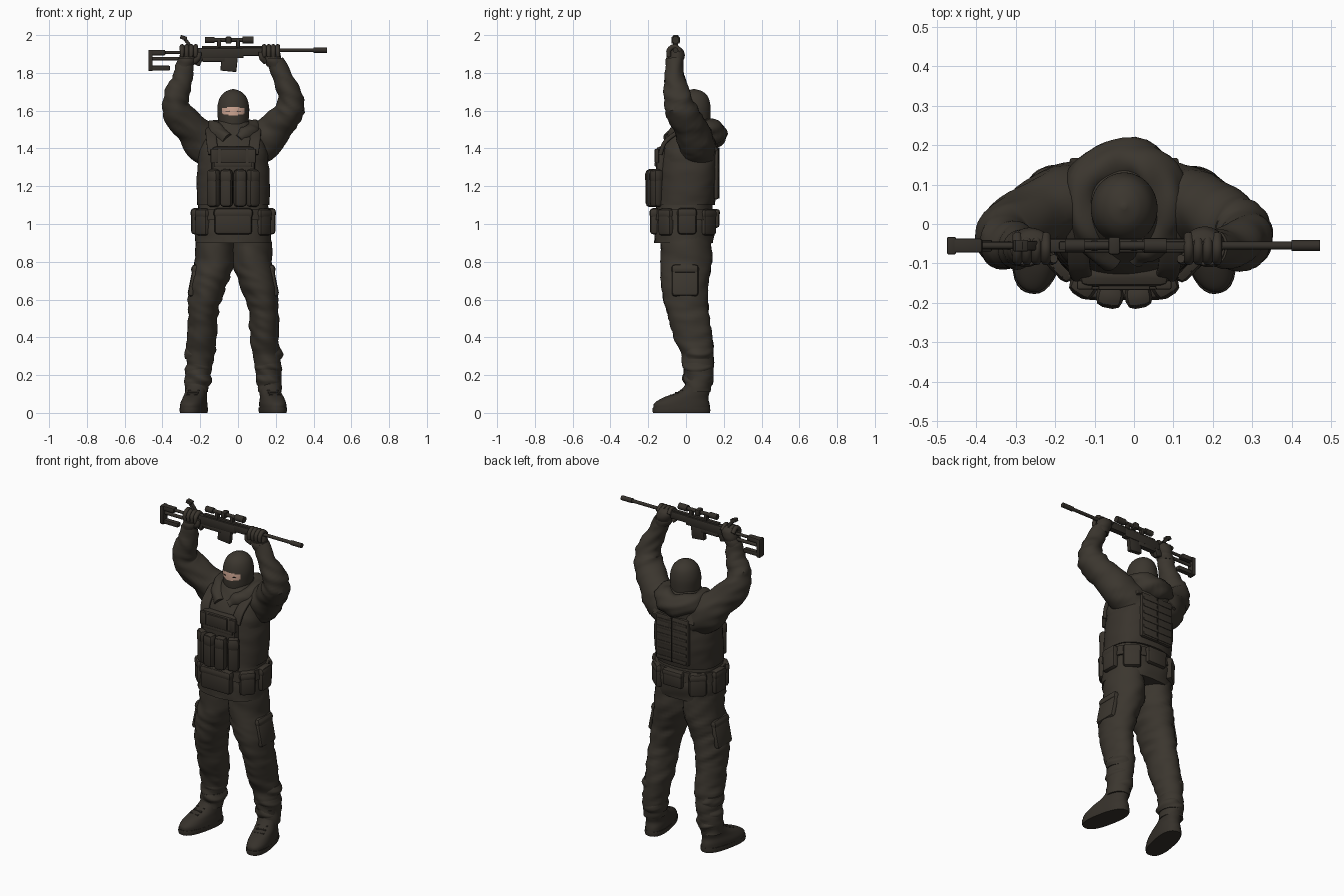
import bpy, bmesh, math
from mathutils import Vector, Matrix, noise

cube = bpy.data.objects.get("Cube")
if cube:
    bpy.data.objects.remove(cube)

MID = -.025  # body centre line
parts = []


def material(name, colour):
    mat = bpy.data.materials.new(name)
    mat.use_nodes = True
    mat.diffuse_color = (*colour, 1)
    shader = mat.node_tree.nodes["Principled BSDF"]
    shader.inputs["Base Color"].default_value = (*colour, 1)
    shader.inputs["Roughness"].default_value = .9
    return mat


cloth = material("dark olive cloth", (.044, .037, .028))
gear = material("dark webbing", (.041, .034, .026))
boot_leather = material("boot leather", (.037, .031, .024))
gun_metal = material("gun metal", (.034, .029, .023))
skin = material("skin", (.6, .37, .28))
seam = material("seam black", (.014, .012, .009))


def finish(name, bm, mat):
    bmesh.ops.recalc_face_normals(bm, faces=bm.faces)
    mesh = bpy.data.meshes.new(name)
    bm.to_mesh(mesh)
    bm.free()
    mesh.materials.append(mat)
    obj = bpy.data.objects.new(name, mesh)
    bpy.context.collection.objects.link(obj)
    parts.append(obj)
    return obj


def spline(rows, steps):
    """Catmull-Rom samples through rows of x, y, z, width, depth."""
    rows = [Vector(r) for r in rows]
    ends = [rows[0]] + rows + [rows[-1]]
    out = []
    for a, b, c, d in zip(ends, ends[1:], ends[2:], ends[3:]):
        for k in range(steps):
            t = k / steps
            out.append(b + (c - a) * (t / 2) + (a * 2 - b * 5 + c * 4 - d) * (t * t / 2)
                       + (b * 3 - a - c * 3 + d) * (t ** 3 / 2))
    return out + [rows[-1]]


def loft(name, rows, mat, ref=None, folds=0, power=2, steps=6, sides=36):
    """Skin through elliptical rings; level rings, or square to the path if ref is given."""
    samples = spline(rows, steps) if steps > 1 else [Vector(r) for r in rows]
    centres = [Vector(s[:3]) for s in samples]
    bm = bmesh.new()
    rings = []
    for i, s in enumerate(samples):
        u, v = Vector((1, 0, 0)), Vector((0, 1, 0))
        if ref:
            along = (centres[min(i + 1, len(centres) - 1)] - centres[max(i - 1, 0)]).normalized()
            axis = Vector(ref)
            v = (axis - along * axis.dot(along)).normalized()
            u = v.cross(along)
        ring = []
        for k in range(sides):
            angle = math.tau * k / sides
            c, n = math.cos(angle), math.sin(angle)
            grow = (abs(c) ** power + abs(n) ** power) ** (-1 / power)
            offset = (u * c * s[3] + v * n * s[4]) * grow
            p = centres[i] + offset
            if folds:
                crease = noise.noise(Vector((p.x * 9, p.y * 9, p.z * 26 + p.x * 12)))
                p += offset.normalized() * crease * folds
            ring.append(bm.verts.new(p))
        rings.append(ring)
    for low, high in zip(rings, rings[1:]):
        for k in range(sides):
            j = (k + 1) % sides
            bm.faces.new((low[k], low[j], high[j], high[k]))
    bm.faces.new(rings[0])
    bm.faces.new(rings[-1])
    return finish(name, bm, mat)


def box(name, centre, size, mat, turn=0, tilt=0, bevel=.2):
    bm = bmesh.new()
    bmesh.ops.create_cube(bm, size=1, matrix=Matrix.Diagonal((*size, 1)))
    bmesh.ops.bevel(bm, geom=bm.edges[:], offset=min(size) * bevel, segments=2,
                    profile=.5, affect='EDGES')
    obj = finish(name, bm, mat)
    obj.location = centre
    obj.rotation_euler = (0, tilt, turn)
    return obj


def pouch(name, degrees, z, size, reach):
    """Flapped pouch set on the ellipse round the waist; zero degrees is the front."""
    a = math.radians(degrees)
    x, y = MID + reach[0] * math.sin(a), -reach[1] * math.cos(a)
    turn = math.atan2(math.sin(a) / reach[0], math.cos(a) / reach[1])
    w, d, h = size
    box(name, (x, y, z), size, gear, turn, bevel=.35)
    box(name + "_flap", (x, y, z + h * .3), (w * 1.04, d * 1.1, h * .38), gear, turn, bevel=.35)


# Jacket and skirt
loft("jacket", [(MID, -.012, .9, .2, .155), (MID, -.005, 1, .2, .16), (MID, -.008, 1.1, .185, .148),
                (MID, .01, 1.25, .187, .152), (MID, .016, 1.38, .182, .15),
                (MID, .034, 1.46, .155, .134), (MID, .045, 1.52, .1, .1),
                (MID, .045, 1.56, .07, .07)], cloth, folds=.006, power=2.4, sides=48)

# Trousers, boots and cargo pockets
for s, side in ((-1, "right"), (1, "left")):
    leg = [(.1, 0, .94, .1, .13), (.1, 0, .8, .105, .135), (.125, -.006, .7, .1, .126),
           (.15, 0, .6, .088, .117), (.163, .015, .5, .078, .108), (.165, .036, .4, .078, .102),
           (.173, .061, .3, .074, .084), (.186, .066, .2, .068, .077), (.192, .06, .11, .06, .068)]
    loft(side + "_trouser_leg", [(MID + s * x, *r) for x, *r in leg], cloth, folds=.011)
    for z, wide in ((.17, .07), (.24, .074), (.31, .077)):
        loft(side + "_gathered_fold", [(MID + s * .185, .064, z - .025, wide * .9, .07),
                                      (MID + s * .183, .064, z, wide, .08),
                                      (MID + s * .18, .063, z + .03, wide * .9, .075)],
             cloth, folds=.012)
    boot = loft(side + "_boot", [(0, -.085, .02, .064, .152), (0, -.083, .05, .064, .148),
                                 (0, -.063, .08, .058, .122), (0, -.022, .11, .055, .085),
                                 (0, .002, .15, .056, .066), (0, .003, .2, .056, .064)],
                boot_leather, folds=.003, power=2.3)
    sole = loft(side + "_sole", [(0, -.086, 0, .063, .152), (0, -.086, .012, .066, .155),
                                 (0, -.086, .028, .065, .153)], boot_leather, power=2.5, steps=1)
    pieces = [boot, sole]
    for k in range(4):
        pieces.append(box("boot_lace", (0, -.135 + k * .026, .092 + k * .012),
                          (.06, .012, .012), boot_leather))
    for obj in pieces:
        base = Vector((MID + s * .192, .06, 0))
        turn = Matrix.Rotation(s * .2, 3, 'Z')
        obj.location = base + turn @ obj.location
        obj.rotation_euler.z = s * .2
    box(side + "_cargo_pocket", (MID + s * .208, -.005, .7), (.04, .14, .17), cloth,
        tilt=-s * .2, bevel=.4)
    box(side + "_cargo_flap", (MID + s * .198, -.005, .76), (.05, .146, .05), cloth,
        tilt=-s * .2, bevel=.4)

# Sleeves with gathered cuffs
for s, side, grip in ((-1, "right", .235), (1, "left", .2)):
    sleeve = [(.07, .06, 1.37, .1, .095), (.15, .055, 1.43, .108, .094), (.228, .022, 1.51, .087, .088),
              (.298, -.025, 1.6, .078, .082), (.302, -.045, 1.67, .068, .07),
              (.27, -.06, 1.76, .056, .055), (grip + .02, -.06, 1.86, .043, .044)]
    loft(side + "_sleeve", [(MID + s * x, *r) for x, *r in sleeve], cloth,
         ref=(0, 1, 0), folds=.012)
    # Gloved hand, fingers and thumb closed on the weapon
    x = MID + s * grip
    loft(side + "_cuff", [(x + s * .022, -.06, 1.835, .044, .046), (x + s * .015, -.06, 1.86, .049, .049),
                          (x + s * .01, -.06, 1.88, .044, .044)], gear, folds=.004)
    loft(side + "_palm", [(x + s * .015, -.055, 1.85, .036, .036), (x + s * .005, -.05, 1.885, .046, .042),
                          (x, -.045, 1.92, .044, .03), (x, -.05, 1.938, .03, .015)], gear, folds=.004)
    for k in range(4):
        fx = x - .036 + k * .024
        loft(side + "_finger", [(fx, -.03, 1.915, .013, .013), (fx, -.06, 1.94, .013, .013),
                                (fx, -.09, 1.92, .013, .013), (fx, -.09, 1.885, .011, .011)],
             gear, ref=(1, 0, 0), sides=10, steps=4)
    loft(side + "_thumb", [(x - s * .03, -.075, 1.86, .016, .016), (x - s * .05, -.09, 1.88, .014, .014),
                           (x - s * .056, -.088, 1.91, .011, .011)], gear, ref=(1, 0, 0), sides=10)

# Masked head with an eye opening
head = loft("masked_head", [(MID, .035, 1.46, .078, .08), (MID, .037, 1.51, .077, .086),
                            (MID, .038, 1.56, .082, .091), (MID, .04, 1.62, .084, .09),
                            (MID, .042, 1.67, .07, .076), (MID, .043, 1.7, .042, .047),
                            (MID, .043, 1.714, .006, .006)], cloth, steps=12, sides=64)
head.data.materials.append(skin)
for f in head.data.polygons:
    p = f.center
    across = abs(p.x - MID)
    if p.y < 0 and across < .06 and abs(p.z - 1.598) < .024 - across * .15:
        f.material_index = 1
for s in (-1, 1):
    box("eye", (MID + s * .03, -.045, 1.597), (.02, .006, .005), seam, turn=s * .35)

# Collar and lowered hood
half = [(.03, -.085, 1.44, .03, .035), (.085, -.035, 1.485, .036, .042), (.108, .03, 1.5, .044, .05),
        (.09, .115, 1.495, .052, .056)]
loft("hood", [(MID - x, *r) for x, *r in half] + [(MID, .156, 1.475, .062, .066)]
     + [(MID + x, *r) for x, *r in half[::-1]], cloth, ref=(0, 0, 1), folds=.016)
loft("neck_scarf", [(MID, .01, 1.42, .1, .1), (MID, .02, 1.47, .092, .094), (MID, .03, 1.51, .08, .086)],
     cloth, folds=.012)

# Armour vest
loft("vest_wrap", [(MID, -.005, 1.1, .191, .157), (MID, .008, 1.2, .193, .16),
                   (MID, .014, 1.3, .19, .158), (MID, .016, 1.4, .165, .157)],
     gear, folds=.004, power=2.4, sides=48)
box("chest_plate", (MID, -.132, 1.29), (.23, .056, .24), gear, bevel=.4)
box("back_plate", (MID, .16, 1.27), (.22, .026, .28), gear, bevel=.4)
for k in range(6):
    box("back_webbing", (MID, .172, 1.15 + k * .045), (.2, .008, .018), gear)
box("back_seam", (MID, .175, 1.27), (.006, .006, .27), seam)
box("chest_panel", (MID, -.158, 1.36), (.13, .02, .07), gear)
box("chest_webbing", (MID, -.16, 1.315), (.2, .012, .02), gear)
for s in (-1, 1):
    loft("shoulder_strap", [(MID + s * .105, -.135, 1.37, .011, .028), (MID + s * .115, -.105, 1.44, .011, .028),
                            (MID + s * .12, 0, 1.505, .011, .028), (MID + s * .12, .1, 1.49, .011, .028),
                            (MID + s * .11, .158, 1.39, .011, .028)], gear, ref=(1, 0, 0), power=4)
    box("strap_buckle", (MID + s * .1, -.155, 1.36), (.04, .022, .075), gear)
for degrees in (-33, -11, 11, 33):
    pouch("magazine_pouch", degrees, 1.19, (.066, .055, .2), (.19, .187))

# Belt and its pouches
loft("belt", [(MID, -.006, 1.02, .206, .166), (MID, -.006, 1.08, .2, .161)],
     gear, power=2.4, steps=1, sides=48)
pouch("front_belt_pouch", 0, 1.015, (.2, .05, .14), (.2, .166))
for s in (-1, 1):
    pouch("hip_pouch", s * 52, 1.01, (.09, .055, .145), (.2, .165))
    pouch("side_pouch", s * 92, 1.015, (.1, .048, .14), (.198, .16))
    pouch("rear_pouch", s * 135, 1.01, (.1, .05, .14), (.19, .162))
pouch("back_pouch", 180, 1.03, (.13, .04, .1), (.2, .157))


# Rifle held overhead
def rod(name, start, end, z, radius, sides=16):
    loft(name, [(start, -.055, z, radius, radius), (end, -.055, z, radius, radius)],
         gun_metal, ref=(0, 1, 0), steps=1, sides=sides)


def block(name, start, end, low, high, depth=.032, tilt=0):
    box(name, ((start + end) / 2, -.055, (low + high) / 2), (end - start, depth, high - low),
        gun_metal, tilt=tilt)


block("receiver", -.22, .03, 1.878, 1.932, .036)
block("fore_end", .02, .19, 1.89, 1.935, .036)
block("top_rail", -.19, .18, 1.93, 1.943, .02)
block("trigger_housing", -.19, -.07, 1.858, 1.885)
block("magazine", -.09, -.005, 1.808, 1.888, .028, tilt=.1)
block("grip_stub", -.235, -.19, 1.84, 1.9, .03, tilt=.4)
rod("barrel", .18, .42, 1.92, .01)
rod("muzzle_brake", .4, .472, 1.92, .014)
block("stock_butt", -.475, -.452, 1.81, 1.922, .045)
block("stock_cheek", -.46, -.385, 1.893, 1.922, .036)
block("stock_toe", -.46, -.36, 1.812, 1.838, .03)
rod("stock_tube", -.46, -.2, 1.875, .01)
rod("stock_upper_tube", -.4, -.2, 1.908, .009)
rod("scope_tube", -.17, .08, 1.974, .011)
rod("scope_eyepiece", -.175, -.125, 1.974, .017)
rod("scope_objective", .025, .082, 1.974, .019)
block("scope_turret", -.065, -.035, 1.955, 1.992, .045)
for x in (-.1, 0):
    block("scope_mount", x - .01, x + .01, 1.935, 1.975, .026)
box("raised_lever", (-.265, -.055, 1.958), (.018, .024, .085), gun_metal, tilt=-.65)
box("lever_knob", (-.288, -.055, 1.986), (.036, .03, .02), gun_metal, tilt=.3)

# Smooth shading that keeps hard edges
for obj in bpy.context.selected_objects:
    obj.select_set(False)
for obj in parts:
    obj.select_set(True)
bpy.context.view_layer.objects.active = parts[0]
bpy.ops.object.shade_smooth_by_angle(angle=math.radians(40))
